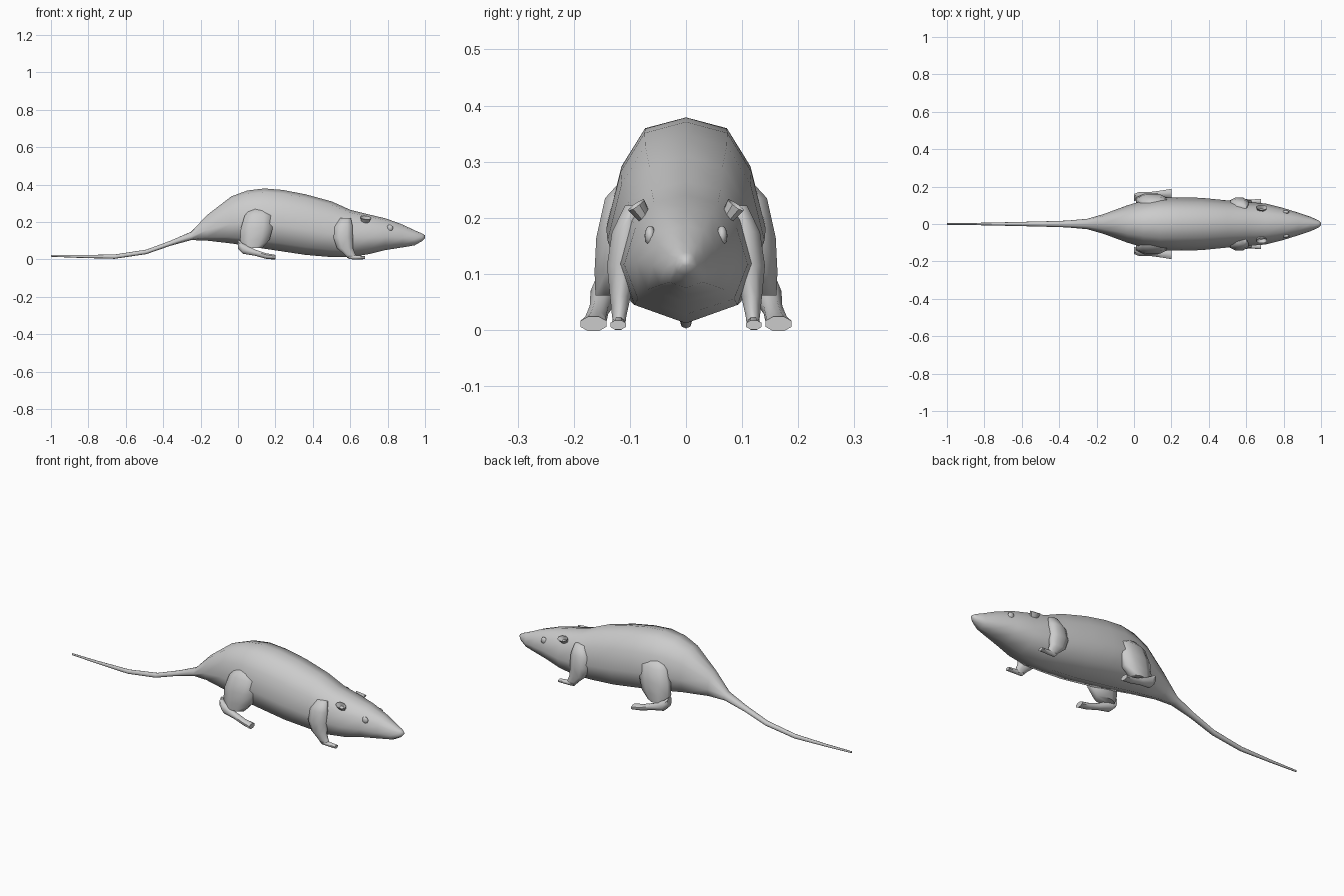
import bpy, bmesh, math
from mathutils import Vector

if "Cube" in bpy.data.objects:
    bpy.data.objects.remove(bpy.data.objects["Cube"])


def loft(name, rings, mirror=False, angle=70):
    """Skin a list of equal-sized point rings, cap the ends, optionally mirror across y."""
    bm = bmesh.new()
    rows = [[bm.verts.new(p) for p in r] for r in rings]
    n = len(rows[0])
    for a, b in zip(rows, rows[1:]):
        for i in range(n):
            j = (i + 1) % n
            bm.faces.new((a[i], a[j], b[j], b[i]))
    bm.faces.new(rows[0])
    bm.faces.new(rows[-1])
    return finish(name, bm, mirror, angle)


def finish(name, bm, mirror, angle):
    bmesh.ops.recalc_face_normals(bm, faces=bm.faces)
    me = bpy.data.meshes.new(name)
    bm.to_mesh(me)
    bm.free()
    ob = bpy.data.objects.new(name, me)
    bpy.context.collection.objects.link(ob)
    bpy.ops.object.select_all(action='DESELECT')
    ob.select_set(True)
    bpy.context.view_layer.objects.active = ob
    bpy.ops.object.shade_smooth_by_angle(angle=math.radians(angle))
    if mirror:
        m = ob.modifiers.new("mirror", 'MIRROR')
        m.use_axis = (False, True, False)
        m.use_mirror_merge = False
    return ob


def ring(center, u, v, n=8):
    """Ellipse with half-axis vectors u and v."""
    c, u, v = Vector(center), Vector(u), Vector(v)
    return [c + u * math.cos(t) + v * math.sin(t)
            for t in (2 * math.pi * (i + .5) / n for i in range(n))]


# body, head and tail: x, bottom z, top z, half width
stations = [
    (-1.0, .014, .024, .004), (-.85, .008, .023, .006), (-.66, .003, .026, .010),
    (-.49, .028, .052, .014), (-.36, .073, .100, .018), (-.25, .103, .148, .028),
    (-.165, .100, .237, .052), (-.035, .085, .337, .100), (.05, .072, .368, .125),
    (.14, .057, .379, .140), (.24, .042, .371, .142), (.36, .024, .348, .140),
    (.50, .012, .310, .126), (.60, .012, .265, .118), (.70, .028, .240, .110),
    (.79, .050, .219, .088), (.88, .064, .186, .060), (.945, .075, .155, .038),
    (.985, .098, .138, .020), (1.0, .114, .128, .007)]
# half section: width factor, height factor
section = [(0, 1), (.52, .94), (.82, .73), (1, .42), (.78, .13), (0, 0)]
section += [(-w, h) for w, h in section[-2:0:-1]]
loft("body_and_tail", [[(x, w * a, b + (t - b) * h) for a, h in section]
                       for x, b, t, w in stations], angle=80)

# hind thighs: x, y, z, half length, half thickness
thigh = [(.11, .090, .272, .045, .022), (.11, .112, .235, .080, .035),
         (.10, .122, .165, .092, .041), (.09, .126, .105, .085, .040),
         (.075, .130, .062, .060, .034)]
loft("hind_thighs", [ring((x, y, z), (a, 0, 0), (0, b, 0))
                     for x, y, z, a, b in thigh], True)

# hind feet: x, y, z, half width, half height
foot = [(.0, .142, .082, .020, .028), (.025, .148, .058, .024, .030),
        (.09, .155, .036, .018, .018), (.15, .161, .018, .020, .016),
        (.20, .165, .011, .025, .014)]
loft("hind_feet", [ring((x, y, z), (0, a, 0), (0, 0, b), 8)
                   for x, y, z, a, b in foot], True, 50)

# front legs: x, y, z, half length, half thickness
arm = [(.575, .092, .222, .030, .018), (.565, .106, .175, .052, .028),
       (.562, .114, .115, .056, .029), (.572, .117, .060, .046, .020),
       (.598, .119, .026, .032, .014), (.612, .119, .006, .028, .011)]
loft("front_legs", [ring((x, y, z), (a, 0, 0), (0, b, 0))
                    for x, y, z, a, b in arm], True)

# front paws
paw = [(.59, .119, .014, .011, .014), (.63, .120, .011, .012, .012),
       (.678, .121, .009, .015, .009)]
loft("front_paws", [ring((x, y, z), (0, a, 0), (0, 0, b))
                    for x, y, z, a, b in paw], True, 50)

# ears: small cups leaning outward
out = Vector((.1, .55, .8)).normalized()
side = Vector((1, 0, -.12)).normalized()
across = out.cross(side)
base = Vector((.68, .073, .200))
loft("ears", [ring(base + out * d, side * r, across * r * .6)
              for d, r in ((-.01, .018), (.028, .030), (.008, .012))], True, 50)

# eyes
bm = bmesh.new()
bmesh.ops.create_uvsphere(bm, u_segments=10, v_segments=6, radius=1)
for v in bm.verts:
    v.co = Vector((.812 + v.co.x * .018, .064 + v.co.y * .010, .168 + v.co.z * .018))
finish("eyes", bm, True, 60)
